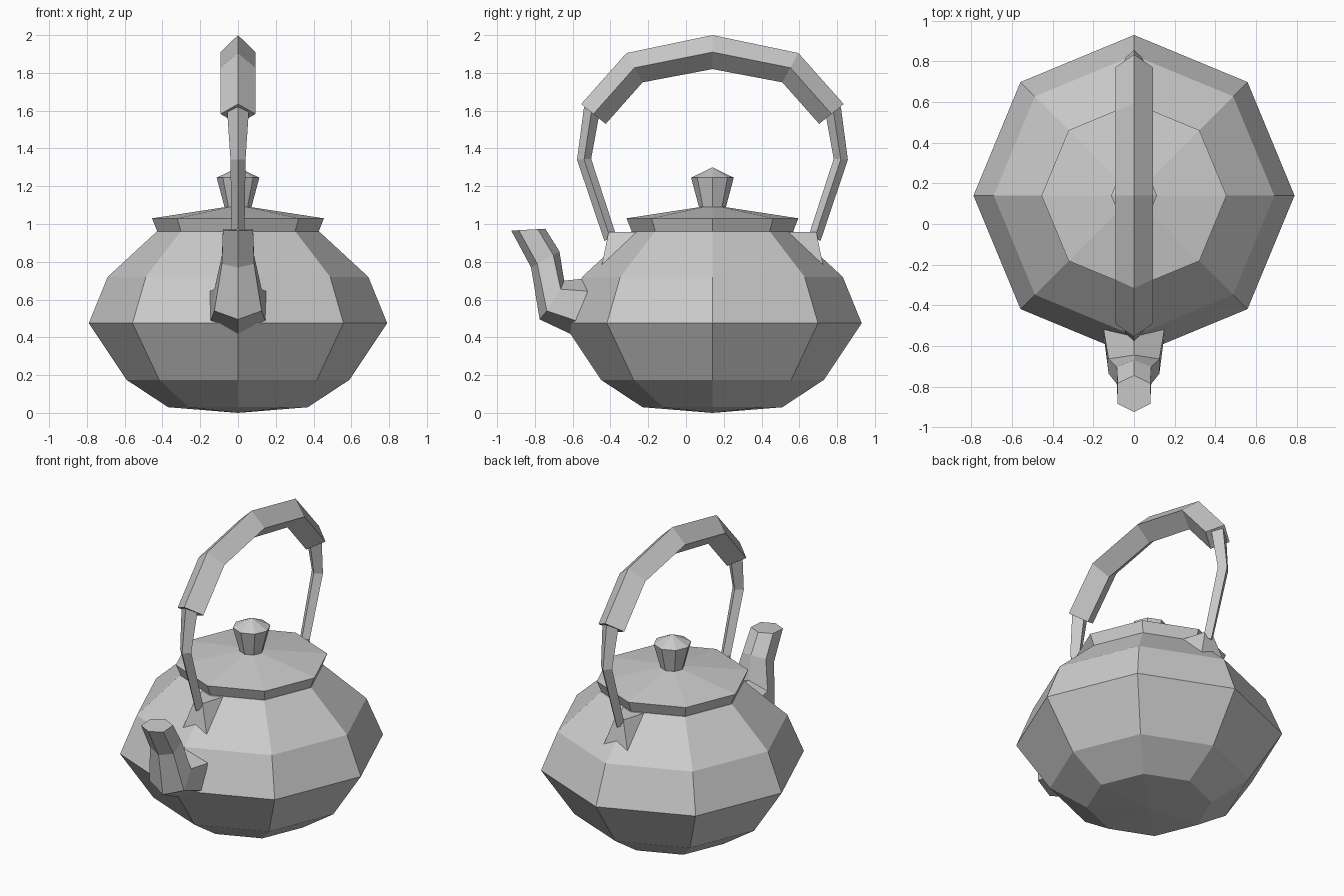
import bpy, bmesh, math

if "Cube" in bpy.data.objects:
    bpy.data.objects.remove(bpy.data.objects["Cube"])

CY = 0.14  # centre of the pot along y


def finish(name, bm):
    bmesh.ops.remove_doubles(bm, verts=bm.verts, dist=0.0005)
    bmesh.ops.recalc_face_normals(bm, faces=bm.faces)
    me = bpy.data.meshes.new(name)
    bm.to_mesh(me)
    bm.free()
    ob = bpy.data.objects.new(name, me)
    bpy.context.collection.objects.link(ob)
    return ob


def loft(bm, rings):
    """Skin equal-sized rings of points and cap both ends."""
    rows = [[bm.verts.new(p) for p in r] for r in rings]
    n = len(rows[0])
    for a, b in zip(rows, rows[1:]):
        for i in range(n):
            j = (i + 1) % n
            bm.faces.new((a[i], a[j], b[j], b[i]))
    bm.faces.new(rows[0][::-1])
    bm.faces.new(rows[-1])


def lathe(name, profile, bottom=None, top=None, sides=8):
    """Octagonal turned part, optionally with pointed ends."""
    bm = bmesh.new()
    ang = [2 * math.pi * i / sides for i in range(sides)]
    loft(bm, [[(r * math.cos(a), CY + r * math.sin(a), z) for a in ang]
              for r, z in profile])
    bm.faces.ensure_lookup_table()
    caps = [(bm.faces[-2], bottom), (bm.faces[-1], top)]
    for face, z in caps:
        if z is not None:
            tip = bmesh.ops.poke(bm, faces=[face])['verts'][0]
            tip.co = (0, CY, z)
    return finish(name, bm)


# Pot, lid and knob
lathe("body", [(0.37, 0.03), (0.59, 0.175), (0.79, 0.475), (0.69, 0.72), (0.43, 0.96)],
      bottom=0.0)
lathe("lid", [(0.425, 0.955), (0.455, 1.03)], top=1.10)
lathe("lid_knob", [(0.07, 1.085), (0.113, 1.245)], top=1.30)


# Hexagonal spout: outer (y, z), inner (y, z), half width, side set-back
def hex_ring(outer, inner, w, back):
    def at(t, x, s):
        return (x, outer[0] + (inner[0] - outer[0]) * t + s,
                outer[1] + (inner[1] - outer[1]) * t)
    return [at(0, 0, 0), at(0.22, w, back), at(0.78, w, back),
            at(1, 0, 0), at(0.78, -w, back), at(0.22, -w, back)]


bm = bmesh.new()
loft(bm, [hex_ring((-0.54, 0.44), (-0.46, 0.68), 0.13, 0.04),
          hex_ring((-0.605, 0.415), (-0.55, 0.71), 0.148, 0.035),
          hex_ring((-0.775, 0.495), (-0.645, 0.70), 0.125, 0.01),
          hex_ring((-0.82, 0.77), (-0.67, 0.855), 0.085, 0),
          hex_ring((-0.925, 0.965), (-0.745, 0.975), 0.08, 0)])
finish("spout", bm)


# Diamond-section handle parts: outer (y, z), inner (y, z), half width
def diamond(o, i, w):
    m = ((o[0] + i[0]) / 2, (o[1] + i[1]) / 2)
    return [(0, *o), (w, *m), (0, *i), (-w, *m)]


def flip(ring):
    return [(x, 2 * CY - y, z) for x, y, z in ring]


# Grip
half = [diamond((0.835, 1.635), (0.705, 1.53), 0.093),
        diamond((0.595, 1.905), (0.51, 1.75), 0.093)]
crown = diamond((CY, 2.0), (CY, 1.82), 0.093)
bm = bmesh.new()
loft(bm, half + [crown] + [flip(r) for r in reversed(half)])
finish("handle_grip", bm)

# Thin arms and the lugs that hold them
arm = [diamond((0.712, 0.91), (0.65, 0.94), 0.034),
       diamond((0.857, 1.34), (0.782, 1.345), 0.04),
       diamond((0.82, 1.62), (0.742, 1.565), 0.057)]
lug = [(s * x, y, z) for s in (-1, 1)
       for x, y, z in ((0.03, 0.69, 0.958), (0.085, 0.725, 0.785),
                       (0.075, 0.54, 0.958), (0.05, 0.50, 0.80))]
for side, place in (("back", lambda r: r), ("front", flip)):
    bm = bmesh.new()
    loft(bm, [place(r) for r in arm])
    finish("handle_arm_" + side, bm)
    bm = bmesh.new()
    for p in place(lug):
        bm.verts.new(p)
    bmesh.ops.convex_hull(bm, input=bm.verts)
    finish("handle_lug_" + side, bm)
